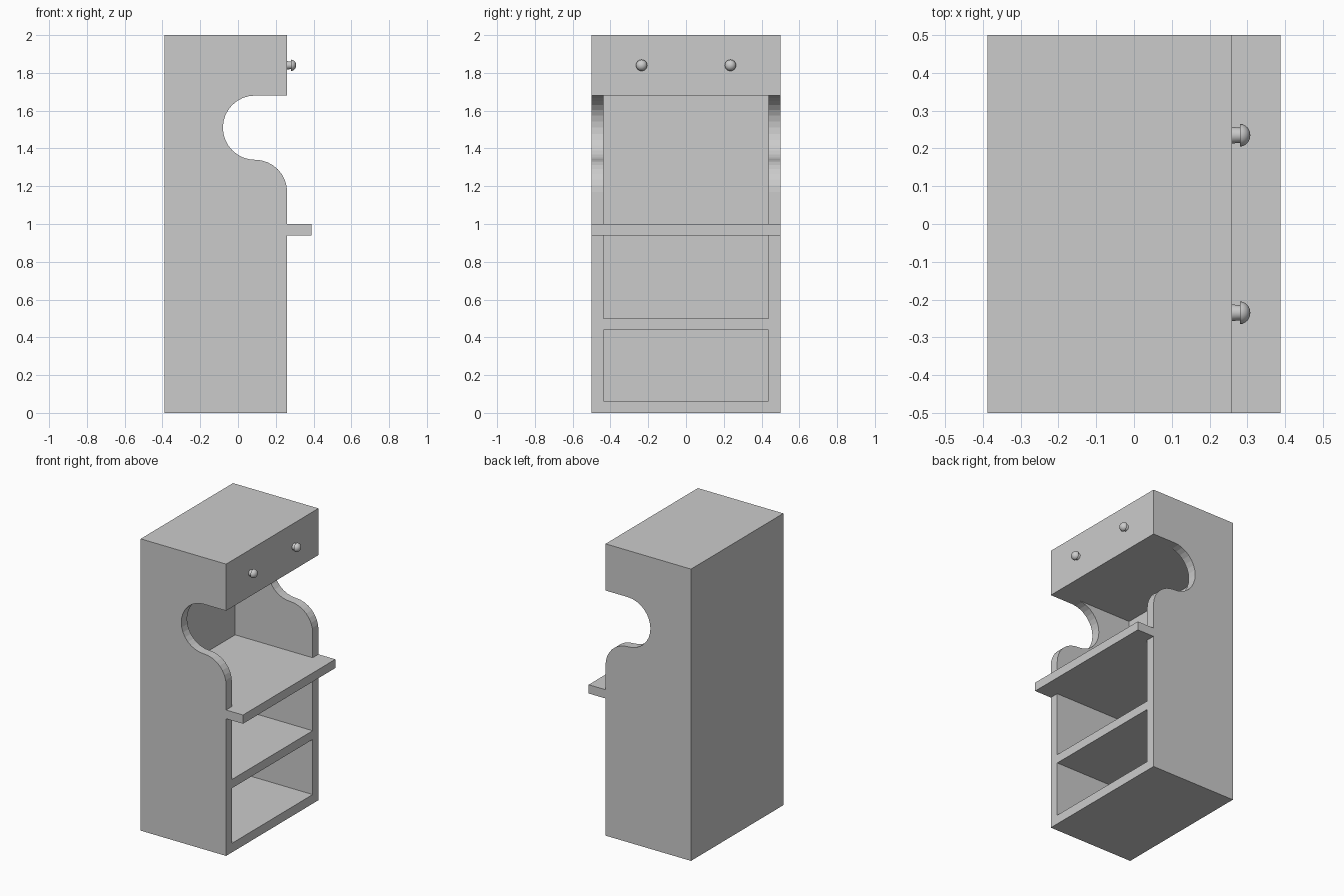
import bpy, bmesh
from math import sin, cos, radians

if "Cube" in bpy.data.objects:
    bpy.data.objects.remove(bpy.data.objects["Cube"])

BACK, FRONT, LIP = -0.388, 0.26, 0.388   # x of back, body front, table edge
HALF_W, WALL = 0.5, 0.0625
Z_TABLE, Z_HOOD = 1.0, 1.68
R, ARC_X = 0.17, 0.09


def link(name, bm):
    bmesh.ops.recalc_face_normals(bm, faces=bm.faces)
    me = bpy.data.meshes.new(name)
    bm.to_mesh(me)
    bm.free()
    ob = bpy.data.objects.new(name, me)
    bpy.context.collection.objects.link(ob)
    return ob


def extrude_profile(name, pts, half):
    """Prism from an x/z outline, spanning -half..half in y."""
    bm = bmesh.new()
    face = bm.faces.new([bm.verts.new((x, -half, z)) for x, z in pts])
    new = bmesh.ops.extrude_face_region(bm, geom=[face])["geom"]
    for v in new:
        if isinstance(v, bmesh.types.BMVert):
            v.co.y = half
    return link(name, bm)


def arc(cz, a0, a1, n):
    """Interior points of an arc, end points left out."""
    return [(ARC_X + R * cos(radians(a0 + (a1 - a0) * i / n)),
             cz + R * sin(radians(a0 + (a1 - a0) * i / n))) for i in range(1, n)]


# Cabinet outline: table lip, rounded shoulder, round notch, hood
outline = [(BACK, 0), (FRONT, 0), (FRONT, 0.94), (LIP, 0.94), (LIP, Z_TABLE),
           (FRONT, Z_TABLE), (FRONT, 1.17)]
outline += arc(1.17, 0, 90, 8) + [(ARC_X, 1.34)]
outline += arc(1.51, 270, 90, 16) + [(ARC_X, Z_HOOD)]
outline += [(FRONT, Z_HOOD), (FRONT, 2), (BACK, 2)]
cabinet = extrude_profile("cabinet_body", outline, HALF_W)

# Openings: two lower compartments and the space above the table
inner = BACK + 0.06
for z0, z1, x1 in ((WALL, 0.44, 0.6), (0.5, 0.94, 0.6), (Z_TABLE, Z_HOOD, 0.6)):
    cutter = extrude_profile("opening_cutter",
                             [(inner, z0), (x1, z0), (x1, z1), (inner, z1)],
                             HALF_W - WALL)
    cutter.hide_render = True
    mod = cabinet.modifiers.new("opening", 'BOOLEAN')
    mod.operation, mod.solver, mod.object = 'DIFFERENCE', 'EXACT', cutter
    bpy.context.view_layer.objects.active = cabinet
    bpy.ops.object.modifier_apply(modifier=mod.name)
    bpy.data.objects.remove(cutter)

# Knobs: short stem with a domed head, lathed around x
dome = [(0.028 * sin(radians(a)), 0.03 * cos(radians(a))) for a in range(0, 90, 15)]
knob_profile = [(0, 0.022), (0.02, 0.02)] + [(0.02 + x, r) for x, r in dome]
SIDES = 24
for side, y in (("left", -0.235), ("right", 0.235)):
    bm = bmesh.new()
    rings = [[bm.verts.new((FRONT + x, y + r * cos(radians(360 * k / SIDES)),
                            1.84 + r * sin(radians(360 * k / SIDES))))
              for k in range(SIDES)] for x, r in knob_profile]
    for a, b in zip(rings, rings[1:]):
        for k in range(SIDES):
            j = (k + 1) % SIDES
            bm.faces.new((a[k], a[j], b[j], b[k]))
    tip = bm.verts.new((FRONT + 0.048, y, 1.84))
    for k in range(SIDES):
        bm.faces.new((rings[-1][k], rings[-1][(k + 1) % SIDES], tip))
    bm.faces.new(rings[0])
    knob = link("knob_" + side, bm)
    bpy.ops.object.select_all(action='DESELECT')
    knob.select_set(True)
    bpy.context.view_layer.objects.active = knob
    bpy.ops.object.shade_smooth_by_angle(angle=radians(35))
